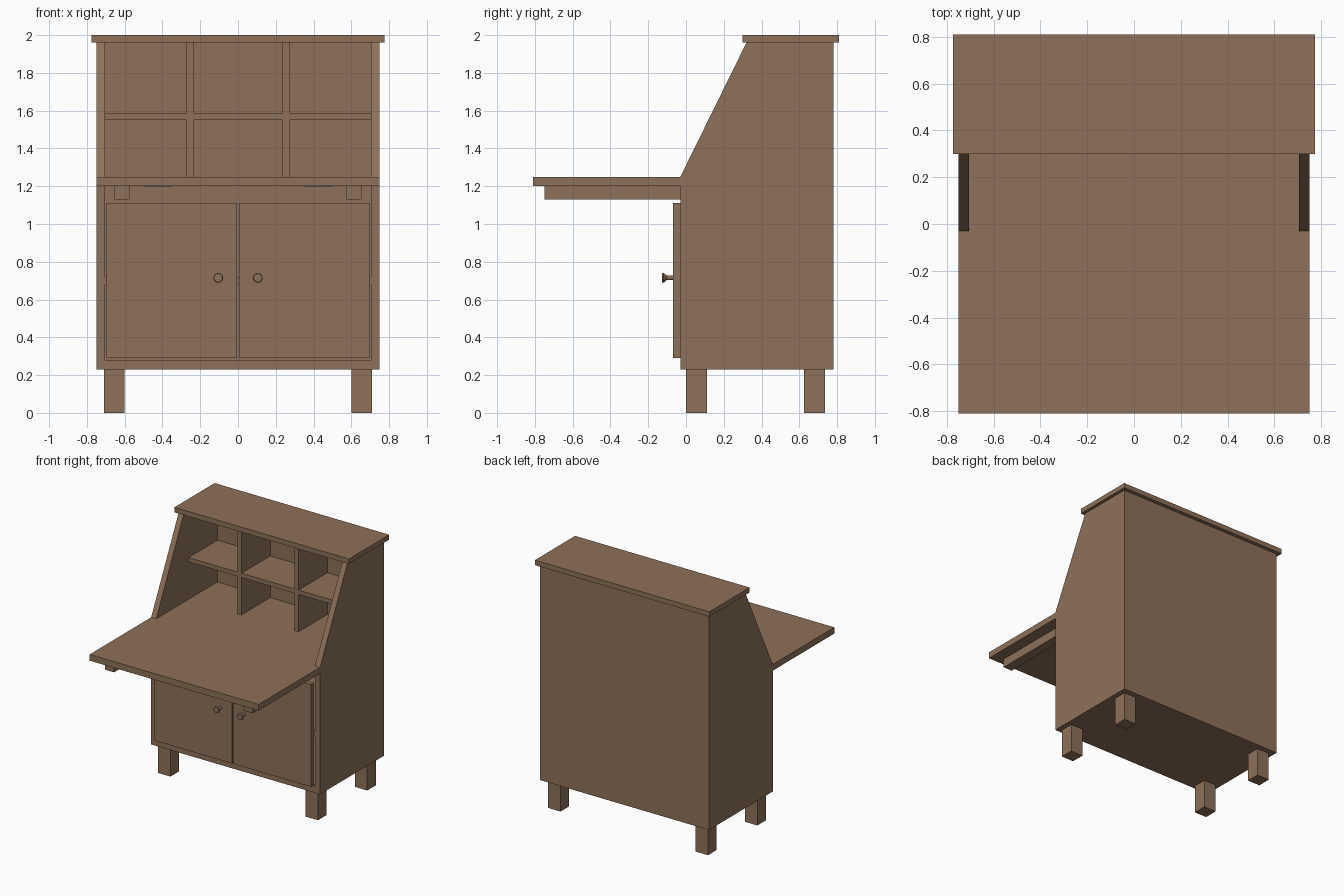
import bpy, bmesh, math
from mathutils import Matrix

cube = bpy.data.objects.get("Cube")
if cube:
    bpy.data.objects.remove(cube, do_unlink=True)


def material(name, color):
    mat = bpy.data.materials.new(name)
    mat.use_nodes = True
    mat.diffuse_color = color
    mat.node_tree.nodes["Principled BSDF"].inputs["Base Color"].default_value = color
    return mat


WOOD = material("brown wood", (0.27, 0.165, 0.1, 1))


def finish(name, bm):
    bmesh.ops.recalc_face_normals(bm, faces=bm.faces)
    mesh = bpy.data.meshes.new(name)
    bm.to_mesh(mesh)
    bm.free()
    mesh.materials.append(WOOD)
    obj = bpy.data.objects.new(name, mesh)
    bpy.context.collection.objects.link(obj)
    return obj


def board(name, x, y, z):
    """Box between the given (low, high) limits."""
    bm = bmesh.new()
    bmesh.ops.create_cube(bm, size=1)
    for v in bm.verts:
        for axis, (low, high) in enumerate((x, y, z)):
            v.co[axis] = high if v.co[axis] > 0 else low
    return finish(name, bm)


def side_panel(name, x0, x1, profile):
    """Extrude a (y, z) outline along x."""
    bm = bmesh.new()
    face = bm.faces.new([bm.verts.new((x0, y, z)) for y, z in profile])
    new = bmesh.ops.extrude_face_region(bm, geom=[face])["geom"]
    bmesh.ops.translate(bm, vec=(x1 - x0, 0, 0),
                        verts=[g for g in new if isinstance(g, bmesh.types.BMVert)])
    return finish(name, bm)


def knob(name, x, z, profile):
    """Lathe a (radius, y) profile around the y direction."""
    bm = bmesh.new()
    verts = [bm.verts.new((x + r, y, z)) for r, y in profile]
    edges = [bm.edges.new(pair) for pair in zip(verts, verts[1:])]
    bmesh.ops.spin(bm, geom=verts + edges, cent=(x, 0, z), axis=(0, 1, 0),
                   angle=math.tau, steps=24, use_merge=True)
    bmesh.ops.remove_doubles(bm, verts=bm.verts, dist=0.0005)
    obj = finish(name, bm)
    bpy.ops.object.select_all(action="DESELECT")
    obj.select_set(True)
    bpy.context.view_layer.objects.active = obj
    bpy.ops.object.shade_smooth_by_angle()


FRONT, BACK, INNER = -0.03, 0.78, 0.705
REAR = BACK - 0.035
SPAN = (-INNER, INNER)

# Cabinet body
board("back_panel", SPAN, (REAR, BACK), (0.23, 1.96))
board("bottom_board", SPAN, (FRONT, REAR), (0.23, 0.28))
board("cupboard_shelf", SPAN, (FRONT, REAR), (0.68, 0.72))
board("desk_floor", SPAN, (FRONT, REAR), (1.2, 1.25))
board("top_board", (-0.775, 0.775), (0.3, 0.81), (1.96, 2.0))

# Fold-down writing surface
board("writing_flap", (-0.75, 0.75), (-0.81, FRONT), (1.2, 1.25))

# Pigeonholes
board("pigeonhole_shelf", SPAN, (0.38, REAR), (1.55, 1.585))

outline = [(FRONT, 0.23), (BACK, 0.23), (BACK, 1.96), (0.32, 1.96), (FRONT, 1.25)]
knob_profile = [(0, -0.128), (0.022, -0.128), (0.026, -0.123), (0.026, -0.118),
                (0.012, -0.102), (0.012, -0.068)]

# Mirrored parts
for side, s in (("left", 1), ("right", -1)):
    def span(a, b):
        return tuple(sorted((s * a, s * b)))

    side_panel(side + "_side_panel", s * INNER, s * 0.75, outline)
    board(side + "_divider", span(0.235, 0.272), (0.38, REAR), (1.25, 1.96))
    board(side + "_door", span(0.005, 0.695), (-0.068, FRONT), (0.29, 1.11))
    board(side + "_flap_support", span(0.575, 0.655), (-0.75, FRONT), (1.13, 1.2))
    board(side + "_flap_hinge", span(0.35, 0.5), (-0.06, 0), (1.196, 1.2))
    knob(side + "_door_knob", s * 0.105, 0.715, knob_profile)
    for row, y in (("front", 0.0), ("back", 0.625)):
        board(f"{row}_{side}_leg", span(0.6, 0.71), (y, y + 0.11), (0, 0.23))
